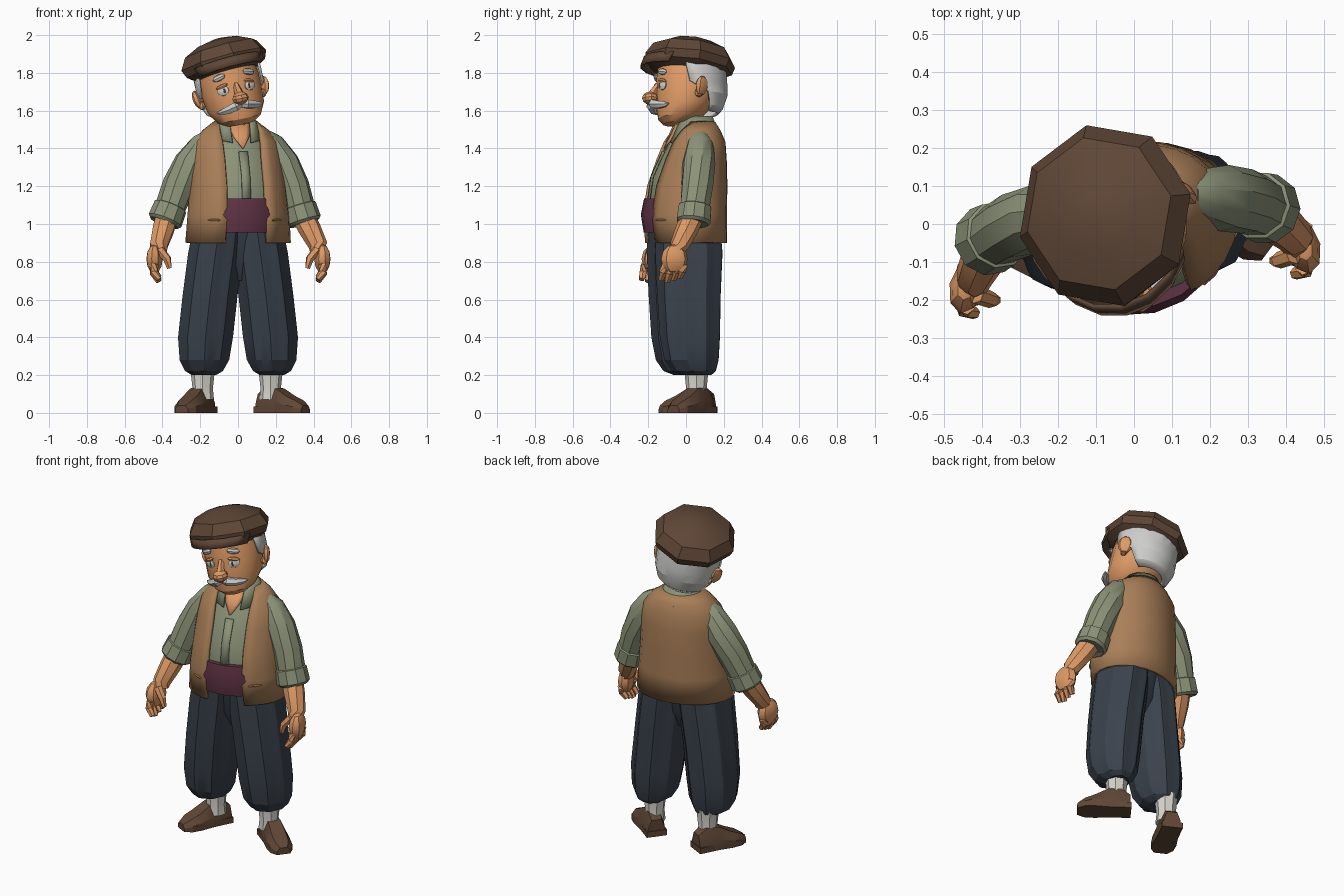
import bpy, bmesh, math
from mathutils import Vector, Matrix

if "Cube" in bpy.data.objects:
    bpy.data.objects.remove(bpy.data.objects["Cube"])

def mat(name, hexcol):
    m = bpy.data.materials.new(name)
    c = [int(hexcol[i:i + 2], 16) / 255 for i in (0, 2, 4)]
    m.diffuse_color = [((v + 0.055) / 1.055) ** 2.4 if v > 0.04 else v / 12.92 for v in c] + [1]
    m.use_nodes = True
    m.node_tree.nodes["Principled BSDF"].inputs["Base Color"].default_value = m.diffuse_color
    return m

HAT, SHOE = mat("cap brown", "5E4636"), mat("shoe brown", "604736")
VEST, SHIRT = mat("vest tan", "AA7F58"), mat("shirt green", "8C9378")
PANTS, SASH = mat("trouser navy", "3A424C"), mat("sash maroon", "5F3344")
SKIN, HAIR = mat("skin", "DE9A66"), mat("hair grey", "CECECC")
SOCK, EYE = mat("sock white", "D9D5CD"), mat("eye brown", "46342A")

def finish(name, bm, m, M=Matrix(), solid=0, angle=32, closed=True):
    if closed:
        bmesh.ops.recalc_face_normals(bm, faces=bm.faces[:])
    bm.transform(M)
    me = bpy.data.meshes.new(name)
    bm.to_mesh(me)
    bm.free()
    me.materials.append(m)
    me.shade_smooth()
    me.set_sharp_from_angle(angle=math.radians(angle))
    o = bpy.data.objects.new(name, me)
    bpy.context.collection.objects.link(o)
    if solid:
        s = o.modifiers.new("thickness", 'SOLIDIFY')
        s.thickness, s.offset = solid, 1
    return o

def skin_rings(bm, rings, closed):
    """Bridge lists of points; closed rings also get end caps."""
    vs = [[bm.verts.new(p) for p in r] for r in rings]
    n = len(vs[0])
    for a, b in zip(vs, vs[1:]):
        for j in range(n if closed else n - 1):
            k = (j + 1) % n
            bm.faces.new((a[j], a[k], b[k], b[j]))
    if closed:
        bm.faces.new(vs[0][::-1])
        bm.faces.new(vs[-1])

def loft(name, rings, m, M=Matrix(), n=16, pleat=0, folds=8, **kw):
    """Stacked ellipses (z, rx, cy, ry[, cx])."""
    pts = []
    for z, rx, cy, ry, *cx in rings:
        r = []
        for j in range(n):
            t = math.tau * j / n
            f = 1 + pleat * math.cos(folds * t)
            r.append(((cx[0] if cx else 0) + rx * f * math.sin(t), cy - ry * f * math.cos(t), z))
        pts.append(r)
    bm = bmesh.new()
    skin_rings(bm, pts, True)
    return finish(name, bm, m, M, **kw)

def shell(name, rings, m, M=Matrix(), n=16, front=False, solid=0.015, drop=0, **kw):
    """Open stack of elliptic arcs (z, rx, cy, ry, opening half-angle); front keeps the opening instead."""
    pts = []
    for i, (z, rx, cy, ry, a) in enumerate(rings):
        t0, t1 = (-a, a) if front else (a, 360 - a)
        r = []
        for j in range(n + 1):
            t = math.radians(t0 + (t1 - t0) * j / n)
            dz = drop * max(0, math.cos(t)) if i == 0 else 0
            r.append((rx * math.sin(t), cy - ry * math.cos(t), z - dz))
        pts.append(r)
    bm = bmesh.new()
    skin_rings(bm, pts, False)
    return finish(name, bm, m, M, solid, closed=False, **kw)

def tube(name, path, m, M=Matrix(), n=8, **kw):
    """Round tube through (x, y, z, radius) points."""
    P = [Vector(p[:3]) for p in path]
    pts = []
    for i, p in enumerate(P):
        d = P[min(i + 1, len(P) - 1)] - P[max(i - 1, 0)]
        q = d.to_track_quat('Z', 'Y')
        pts.append([p + q @ Vector((math.cos(math.tau * j / n), math.sin(math.tau * j / n), 0)) * path[i][3]
                    for j in range(n)])
    bm = bmesh.new()
    skin_rings(bm, pts, True)
    return finish(name, bm, m, M, **kw)

def ball(name, loc, scale, m, M=Matrix(), rot=Matrix(), u=10, v=6):
    bm = bmesh.new()
    bmesh.ops.create_uvsphere(bm, u_segments=u, v_segments=v, radius=1)
    return finish(name, bm, m, M @ Matrix.Translation(loc) @ rot @ Matrix.Diagonal((*scale, 1)))

def rot(deg, axis):
    return Matrix.Rotation(math.radians(deg), 4, axis)

# Torso, turned slightly to the figure's left
B = rot(13, 'Z')
loft("shirt_body", [(.97, .235, 0, .19), (1.13, .235, 0, .195), (1.25, .22, .01, .185), (1.38, .2, .04, .155),
                    (1.46, .165, .055, .125), (1.53, .085, .05, .085)], SHIRT, B)
shell("shirt_placket", [(1.1, .235, -.006, .198, 6), (1.25, .22, .004, .187, 6), (1.38, .2, .034, .156, 7)],
      SHIRT, B, n=2, front=True, solid=.006)
shell("chest_skin", [(1.4, .2, .036, .152, 1), (1.46, .165, .048, .127, 15), (1.53, .085, .04, .09, 45)],
      SKIN, B, n=4, front=True, solid=.006)
shell("shirt_collar", [(1.475, .14, .04, .138, 20), (1.53, .105, .045, .102, 30), (1.565, .082, .05, .082, 42)],
      SHIRT, B, n=12, solid=.012, drop=.05)
loft("sash", [(.955, .235, -.012, .212), (1.05, .24, -.016, .224), (1.135, .235, -.008, .214)], SASH, B, n=18)
shell("vest", [(.9, .265, 0, .195, 24), (1.05, .255, -.008, .203, 23), (1.2, .24, .006, .193, 24),
               (1.34, .228, .03, .165, 25), (1.43, .212, .046, .143, 28), (1.485, .165, .052, .115, 38),
               (1.53, .105, .053, .088, 62)], VEST, B, n=22, solid=.018)
for s in (-1, 1):  # welt pockets lying on the vest front
    ball("vest_pocket", (s * .17, -.17, 1.02), (.045, .014, .009), VEST, B, rot(s * 38, 'Z'), 6, 4)

# Trousers: inner hips and two pleated legs
loft("trouser_hips", [(.7, .1, 0, .07), (.8, .18, 0, .12), (.97, .22, 0, .15)], PANTS, B)
for s, oy, side in ((-1, -.02, "right"), (1, .025, "left")):
    rings = [(.2, .062, .035, .075, .18), (.222, .098, .02, .115, .18), (.28, .128, .008, .142, .178),
             (.4, .142, 0, .157, .172), (.62, .142, -.005, .166, .148), (.85, .142, -.005, .176, .118),
             (.97, .135, -.01, .17, .1)]
    loft(side + "_trouser_leg", [(z, rx, cy + oy, ry, s * cx) for z, rx, cy, ry, cx in rings],
         PANTS, n=36, pleat=.04, folds=9, angle=22)

# Socks and shoes, toes splayed
SECTIONS = [(.085, .048, .1), (.035, .058, .135), (-.04, .06, .13), (-.11, .068, .09), (-.17, .064, .065), (-.21, .038, .04)]
for x, y, yaw, ankle, side in ((-.203, .06, -27, -.187, "right"), (.19, .06, 53, .173, "left")):
    tube(side + "_sock", [(ankle, y - .005, .07, .06), (ankle, y - .005, .13, .054), (ankle, y - .005, .24, .066)], SOCK)
    M = Matrix.Translation((x, y, 0)) @ rot(yaw, 'Z')
    bm = bmesh.new()
    skin_rings(bm, [[(-w, t, 0), (-w, t, .5 * h), (-.6 * w, t, h), (.6 * w, t, h), (w, t, .5 * h), (w, t, 0)]
                    for t, w, h in SECTIONS], True)
    finish(side + "_shoe", bm, SHOE, M, angle=25)
    bm = bmesh.new()
    bmesh.ops.create_cube(bm, size=1)
    finish(side + "_heel", bm, SHOE, M @ Matrix.Translation((0, .045, .0175)) @ Matrix.Diagonal((.118, .09, .035, 1)))

# Arms: sleeve, rolled cuff, forearm and hand
ARMS = [("right", -1, [(-.14, .02, 1.47, .04), (-.18, .02, 1.425, .07), (-.25, .015, 1.32, .09), (-.315, -.005, 1.2, .088),
                       (-.37, -.035, 1.06, .08)], (-.42, -.14, .885)),
        ("left", 1, [(.14, .075, 1.47, .04), (.175, .075, 1.425, .07), (.238, .068, 1.32, .088), (.292, .06, 1.2, .086),
                     (.335, .045, 1.06, .08)], (.425, -.036, .885))]
for side, s, path, wrist in ARMS:
    tube(side + "_sleeve", path, SHIRT, n=10)
    e, W = Vector(path[-1][:3]), Vector(wrist)
    d = (e - Vector(path[-2][:3])).normalized()
    tube(side + "_cuff", [(*(e + d * k), r) for k, r in ((-.045, .07), (-.035, .09), (.045, .094), (.06, .08), (.05, .06))],
         SHIRT, n=10)
    tube(side + "_forearm", [(*e, .06), (*e.lerp(W, .5), .06), (*W, .05), (*(W + Vector((0, -.01, -.03))), .045)], SKIN)
    palm = W + Vector((s * .022, -.025, -.07))
    ball(side + "_palm", palm, (.044, .072, .078), SKIN, rot=rot(s * 12, 'Z'), u=8)
    for i in range(4):
        f = palm + Vector((0, -.05 + .033 * i, -.03))
        k = 1 - .12 * abs(i - 1)
        tube(side + "_finger", [(*f, .024), (*(f + Vector((s * .004, -.01, -.045 * k))), .022),
                                (*(f + Vector((-s * .024, -.02, -.09 * k))), .016)], SKIN, n=6)
    t = W + Vector((-s * .005, -.045, -.02))
    tube(side + "_thumb", [(*t, .025), (*(t + Vector((-s * .04, -.015, -.05))), .022),
                           (*(t + Vector((-s * .052, -.015, -.1))), .014)], SKIN, n=6)

# Neck and head, turned and tilted
tube("neck", [(.01, .05, 1.42, .075), (0, .02, 1.53, .075), (-.01, -.005, 1.6, .08)], SKIN)
H = Matrix.Translation((-.035, .02, 1.7)) @ rot(11, 'Z') @ rot(-12, 'Y')
loft("head", [(-.175, .07, -.075, .075), (-.145, .12, -.06, .115), (-.085, .155, -.035, .148), (0, .163, -.01, .172),
              (.08, .163, 0, .175), (.14, .15, 0, .165), (.19, .1, 0, .11)], SKIN, H)
shell("hair", [(-.115, .1, .035, .1, 115), (-.09, .14, .025, .135, 112), (-.03, .164, .02, .163, 106),
               (.025, .168, .012, .175, 76), (.1, .168, .01, .175, 72), (.17, .16, .01, .165, 68)],
      HAIR, H, n=12, angle=18)
tube("nose_bridge", [(0, -.165, .045, .014), (0, -.195, 0, .022), (0, -.215, -.035, .032)], SKIN, H, n=6)
ball("nose", (0, -.215, -.035), (.044, .044, .034), SKIN, H, u=8)
for s in (-1, 1):
    ball("ear", (s * .18, .03, -.005), (.022, .042, .052), SKIN, H, rot(s * 35, 'Z') @ rot(s * 12, 'Y'), 8, 6)
    ball("ear_lobe", (s * .168, .015, -.04), (.02, .022, .025), SKIN, H, u=6, v=4)
    turn = rot(s * 26, 'Z')
    ball("eye_white", (s * .074, -.161, .02), (.034, .011, .027), SOCK, H, turn)
    ball("iris", (s * .07, -.17, .02), (.015, .004, .017), EYE, H, turn)
    ball("upper_eyelid", (s * .075, -.161, .044), (.035, .014, .012), SKIN, H, turn @ rot(s * 14, 'Y'), 8, 4)
    ball("eyebrow", (s * .082, -.16, .092), (.038, .014, .018), HAIR, H, turn @ rot(s * 14, 'Y'), 8, 4)
    tube("moustache", [(0, -.2, -.066, .018), (s * .03, -.206, -.072, .026), (s * .07, -.187, -.084, .023),
                       (s * .105, -.158, -.09, .015), (s * .125, -.142, -.09, .004)], HAIR, H, n=6)

# Flat cap with short visor
C = Matrix.Translation((-.06, .014, 1.811)) @ rot(11, 'Z') @ rot(-14, 'Y') @ rot(-9, 'X')
loft("cap", [(-.015, .172, 0, .178), (.015, .22, 0, .235), (.058, .238, .002, .246), (.12, .2, 0, .207),
             (.16, .115, 0, .115), (.176, .03, 0, .03)], HAT, C @ rot(3, 'Z'), n=8, angle=30)
shell("cap_visor", [(-.012, .19, -.04, .208, 62), (.04, .205, -.01, .225, 62)], HAT, C, n=6, front=True, solid=.012)
